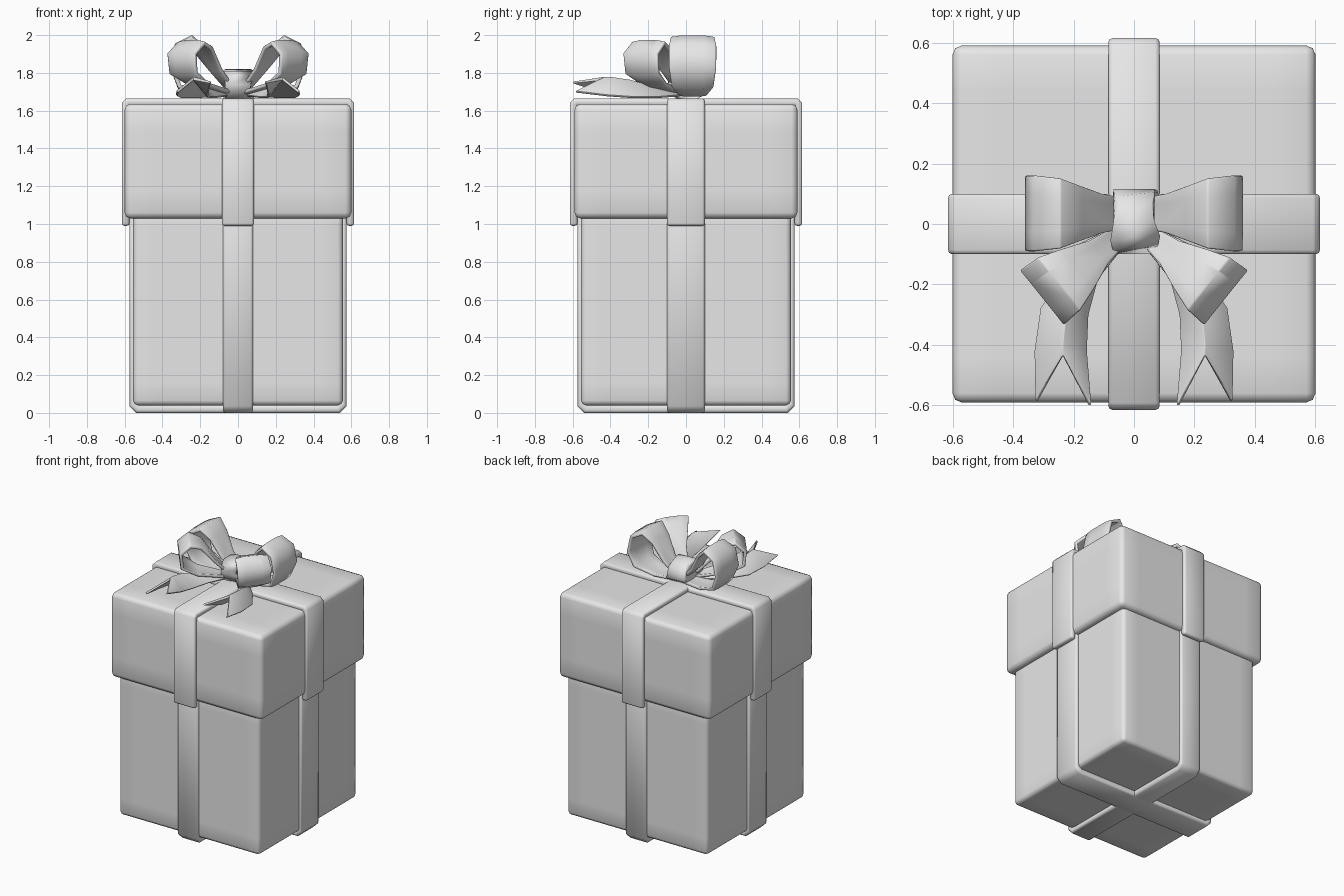
import bpy, bmesh, math
from mathutils import Vector

cube = bpy.data.objects.get("Cube")
if cube:
    bpy.data.objects.remove(cube, do_unlink=True)

GREY = (0.8, 0.8, 0.8, 1)
grey = bpy.data.materials.new("plain grey")
grey.use_nodes = True
grey.diffuse_color = GREY
grey.node_tree.nodes["Principled BSDF"].inputs["Base Color"].default_value = GREY


def finish(name, bm):
    """Turn a bmesh into a smooth shaded object."""
    mesh = bpy.data.meshes.new(name)
    for f in bm.faces:
        f.smooth = True
    bm.to_mesh(mesh)
    bm.free()
    mesh.materials.append(grey)
    obj = bpy.data.objects.new(name, mesh)
    bpy.context.collection.objects.link(obj)
    return obj


def box(name, half_x, half_y, z0, z1, radius, cut):
    """Bevelled box with support cuts that soften its shading near the edges."""
    bm = bmesh.new()
    bmesh.ops.create_cube(bm, size=2)
    for v in bm.verts:
        v.co = (v.co.x * half_x, v.co.y * half_y, z1 if v.co.z > 0 else z0)
    bmesh.ops.bevel(bm, geom=bm.edges[:], offset=radius, segments=2,
                    profile=0.5, affect='EDGES')
    planes = [((s * (half_x - cut), 0, 0), (1, 0, 0)) for s in (-1, 1)]
    planes += [((0, s * (half_y - cut), 0), (0, 1, 0)) for s in (-1, 1)]
    planes += [((0, 0, z), (0, 0, 1)) for z in (z0 + cut, z1 - cut)]
    for point, normal in planes:
        geom = bm.verts[:] + bm.edges[:] + bm.faces[:]
        bmesh.ops.bisect_plane(bm, geom=geom, plane_co=point, plane_no=normal)
    return finish(name, bm)


def ribbon(name, rows, thickness, bevel, mirrored=False):
    """Skin rows of points into a strip, then thicken and round it."""
    bm = bmesh.new()
    grid = [[bm.verts.new(p) for p in row] for row in rows]
    for a, b in zip(grid, grid[1:]):
        for i in range(len(a) - 1):
            bm.faces.new((a[i], a[i + 1], b[i + 1], b[i]))
    obj = finish(name, bm)
    solid = obj.modifiers.new("thickness", 'SOLIDIFY')
    solid.thickness = thickness
    solid.offset = 0
    solid.use_even_offset = True
    round_mod = obj.modifiers.new("round edges", 'BEVEL')
    round_mod.width = bevel
    round_mod.segments = 2
    round_mod.limit_method = 'ANGLE'
    round_mod.angle_limit = math.radians(60)
    if mirrored:
        mirror = obj.modifiers.new("other side", 'MIRROR')
        mirror.use_mirror_merge = False
    return obj


def strap(name, along_x, reach, width, z_open, z_shut, chamfer):
    """U shaped band around the box, open at z_open."""
    up = 1 if z_open > z_shut else -1
    t = 0.04
    r, z = reach - t / 2, z_shut + up * t / 2
    side = [(r, z_open), (r, z + up * chamfer), (r - chamfer, z)]
    path = side + [(-h, k) for h, k in reversed(side)]
    rows = []
    for h, k in path:
        rows.append([(h, w, k) if along_x else (w, h, k) for w in (-width, width)])
    return ribbon(name, rows, t, 0.014)


def bow_loop(name, start, end, path):
    """Looped ribbon; path holds distance, height and half width."""
    start = Vector((*start, 0))
    d = (Vector((*end, 0)) - start).normalized()
    across = Vector((-d.y, d.x, 0))
    rows = []
    mid_z = sum(p[1] for p in path) / len(path)
    for dist, z, w in path:
        bulge = 0.012 if z > mid_z else -0.008
        rows.append([start + d * dist + across * w * s
                     + Vector((0, 0, z + bulge * (1 - s * s)))
                     for s in (-1, -0.5, 0.5, 1)])
    return ribbon(name, rows, 0.02, 0.006, True)


# Box and lid
box("box_body", 0.555, 0.555, 0.04, 1.1, 0.025, 0.12)
box("box_lid", 0.6, 0.59, 1.03, 1.635, 0.03, 0.15)

# Straps round the box and lid
for label, along_x, body_w, lid_w in (("side", True, 0.1, 0.1),
                                      ("front", False, 0.08, 0.085)):
    strap(label + "_body_strap", along_x, 0.575, body_w, 1.1, 0, 0.025)
    strap(label + "_lid_strap", along_x, 0.615, lid_w, 0.99, 1.665, 0.012)

# Bow loops
bow_loop("upper_bow_loops", (0.03, 0.035), (0.35, 0.035), [
    (0, 1.72, .05), (.08, 1.8, .065), (.15, 1.92, .09), (.215, 1.98, .115),
    (.295, 1.94, .125), (.32, 1.83, .125), (.28, 1.73, .11),
    (.15, 1.69, .075), (0, 1.69, .05)])
bow_loop("lower_bow_loops", (0.05, -0.04), (0.3, -0.24), [
    (0, 1.73, .035), (.09, 1.82, .05), (.18, 1.93, .085), (.25, 1.955, .11),
    (.315, 1.9, .115), (.305, 1.8, .11), (.2, 1.74, .08), (0, 1.7, .035)])

# Forked ribbon tails: inner edge, raised middle, outer edge
ribbon("ribbon_tails", [
    [(.04, -.04, 1.68), (.07, -.04, 1.7), (.1, -.03, 1.68)],
    [(.12, -.17, 1.67), (.17, -.17, 1.72), (.22, -.15, 1.67)],
    [(.155, -.3, 1.67), (.225, -.3, 1.755), (.305, -.28, 1.67)],
    [(.16, -.42, 1.69), (.235, -.4, 1.77), (.325, -.42, 1.68)],
    [(.145, -.6, 1.75), (.235, -.435, 1.77), (.322, -.585, 1.7)],
], 0.014, 0.003, True)

# Knot: a squashed barrel lying across the bow
bm = bmesh.new()
bmesh.ops.create_cone(bm, cap_ends=True, segments=12, radius1=1, radius2=1, depth=2)
for v in bm.verts:
    v.co = (v.co.z * 0.068, v.co.x * 0.107 + 0.008, v.co.y * 0.083 + 1.737)
rims = [e for e in bm.edges if abs(e.verts[0].co.x - e.verts[1].co.x) < 0.01]
bmesh.ops.bevel(bm, geom=rims, offset=0.02, segments=2, profile=0.5, affect='EDGES')
bmesh.ops.recalc_face_normals(bm, faces=bm.faces[:])
finish("bow_knot", bm)
